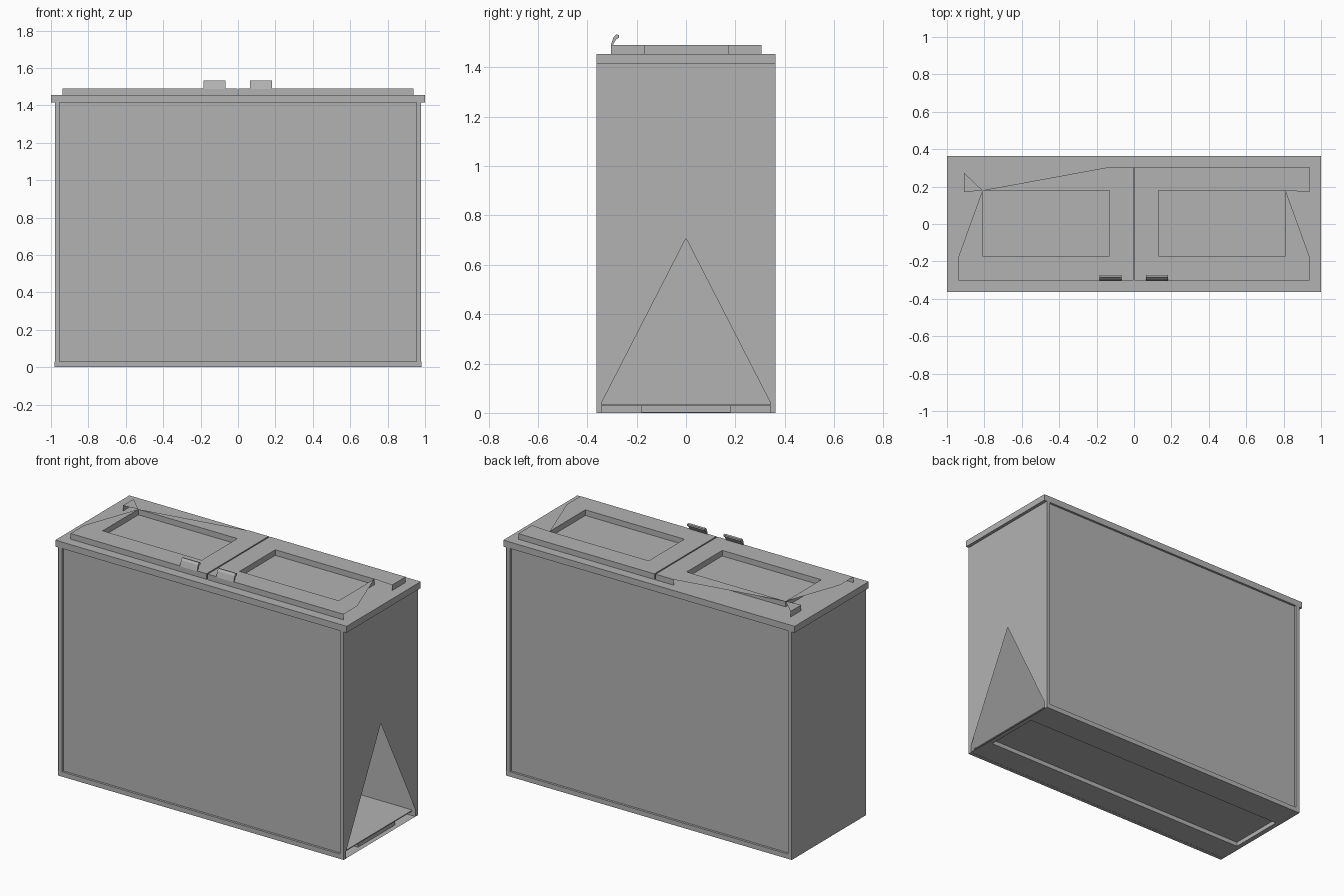
import bpy, bmesh

cube = bpy.data.objects.get("Cube")
if cube:
    bpy.data.objects.remove(cube, do_unlink=True)

grey = bpy.data.materials.new("plain grey")
grey.use_nodes = True
grey.diffuse_color = (0.45, 0.45, 0.45, 1)
grey.node_tree.nodes["Principled BSDF"].inputs["Base Color"].default_value = (0.45, 0.45, 0.45, 1)


def sheet(name, polys):
    """Object made of flat polygons, welded where they meet."""
    bm = bmesh.new()
    for p in polys:
        bm.faces.new([bm.verts.new(v) for v in p])
    bmesh.ops.remove_doubles(bm, verts=bm.verts, dist=0.0005)
    me = bpy.data.meshes.new(name)
    bm.to_mesh(me)
    bm.free()
    me.materials.append(grey)
    ob = bpy.data.objects.new(name, me)
    bpy.context.collection.objects.link(ob)
    return ob


def box(name, lo, hi):
    (a, b, c), (d, e, f) = lo, hi
    return sheet(name, [
        [(a, b, c), (a, e, c), (d, e, c), (d, b, c)],
        [(a, b, f), (d, b, f), (d, e, f), (a, e, f)],
        [(a, b, c), (d, b, c), (d, b, f), (a, b, f)],
        [(a, e, c), (a, e, f), (d, e, f), (d, e, c)],
        [(a, b, c), (a, b, f), (a, e, f), (a, e, c)],
        [(d, b, c), (d, e, c), (d, e, f), (d, b, f)]])


def flat(points, z):
    return [(x, y, z) for x, y in points]


def wall(p, q, z0, z1):
    return [(*p, z0), (*q, z0), (*q, z1), (*p, z1)]


W, D, H = 0.98, 0.363, 1.415      # tank half width, half depth, height
RIM, LID = 1.455, 1.49            # rim top and lid top

# Tank: panes set slightly inside the corner posts and bottom rails
for side, s in (("front", -1), ("back", 1)):
    y0, y1 = sorted((s * 0.343, s * 0.349))
    box(side + "_pane", (-0.957, y0, 0.02), (0.957, y1, H))
    r0, r1 = sorted((s * 0.34, s * D))
    box(side + "_bottom_rail", (-W, r0, 0), (W, r1, 0.03))
    for label, t in (("right", -1), ("left", 1)):
        x0, x1 = sorted((t * 0.955, t * (W - 0.001)))
        box(f"{side}_{label}_post", (x0, r0, 0.03), (x1, r1, H))

# End panels; the left one has an open triangle at its foot
sheet("right_end_panel", [wall((-W, -D), (-W, D), 0, H)])
mid = (W, 0, H / 2)
sheet("left_end_panel", [
    [(W, -D, 0), mid, (W, -D, H)],
    [(W, -D, H), mid, (W, D, 0), (W, D, H)]])

# Floor with a long shallow recess underneath
box("floor", (-0.957, -0.345, 0.028), (0.957, 0.345, 0.034))
a, b = 0.95, 0.18
sheet("base", [
    flat([(-W, -D), (-W, -b), (W, -b), (W, -D)], 0.001),
    flat([(-W, b), (-W, D), (W, D), (W, b)], 0.001),
    flat([(-W, -b), (-W, b), (-a, b), (-a, -b)], 0.001),
    flat([(a, -b), (a, b), (W, b), (W, -b)], 0.001),
    wall((-a, -b), (a, -b), 0.001, 0.028),
    wall((-a, b), (a, b), 0.001, 0.028),
    wall((-a, -b), (-a, b), 0.001, 0.028),
    wall((a, -b), (a, b), 0.001, 0.028)])

# Top rim
box("top_rim", (-1, -D, H), (1, D, RIM))


def lid(name, s, back, extra):
    """Lid shell with a recessed window; s picks the side."""
    g, i, o, e = s * 0.004, s * 0.13, s * 0.81, s * 0.937
    f, w0, w1, r = -0.303, -0.17, 0.18, 0.305
    win = [(i, w0), (o, w0), (o, w1), (i, w1)]
    polys = [
        flat([(g, f), (e, f), (e, w0), (o, w0), (i, w0), (g, w0)], LID),   # front strip
        flat([(o, w0), (e, w0), (o, w1)], LID),                            # end strip
        flat([(g, w0), (i, w0), (i, w1), (g, r)], LID),                    # middle strip
        flat(back, LID),                                                   # back strip
        wall((g, f), (e, f), RIM, LID),
        wall((g, f), (g, r), RIM, LID)]
    polys += [wall(win[k], win[(k + 1) % 4], RIM, LID) for k in range(4)]
    sheet(name, polys + extra)


lid("left_lid", 1,
    [(0.004, 0.305), (0.13, 0.18), (0.81, 0.18), (0.937, 0.17), (0.937, 0.305)],
    [wall((0.004, 0.305), (0.937, 0.305), RIM, LID),
     wall((0.937, 0.17), (0.937, 0.305), RIM, LID)])
lid("right_lid", -1,
    [(-0.004, 0.305), (-0.13, 0.305), (-0.81, 0.18), (-0.13, 0.18)],
    [wall((-0.004, 0.305), (-0.13, 0.305), RIM, LID),
     flat([(-0.81, 0.18), (-0.91, 0.275), (-0.91, 0.17)], LID),
     wall((-0.91, 0.17), (-0.91, 0.275), RIM, LID)])

# Lid handles: a slanted lip extruded sideways
lip = [(-0.305, 1.488), (-0.298, 1.488), (-0.284, 1.512), (-0.272, 1.52),
       (-0.272, 1.531), (-0.283, 1.534), (-0.294, 1.522)]
for name, x0, x1 in (("right_handle", -0.185, -0.068), ("left_handle", 0.064, 0.183)):
    n = len(lip)
    polys = [[(x, y, z) for y, z in lip] for x in (x0, x1)]
    for k in range(n):
        p, q = lip[k], lip[(k + 1) % n]
        polys.append([(x0, *p), (x1, *p), (x1, *q), (x0, *q)])
    ob = sheet(name, polys)
    bm = bmesh.new()
    bm.from_mesh(ob.data)
    bmesh.ops.recalc_face_normals(bm, faces=bm.faces)
    bm.to_mesh(ob.data)
    bm.free()
